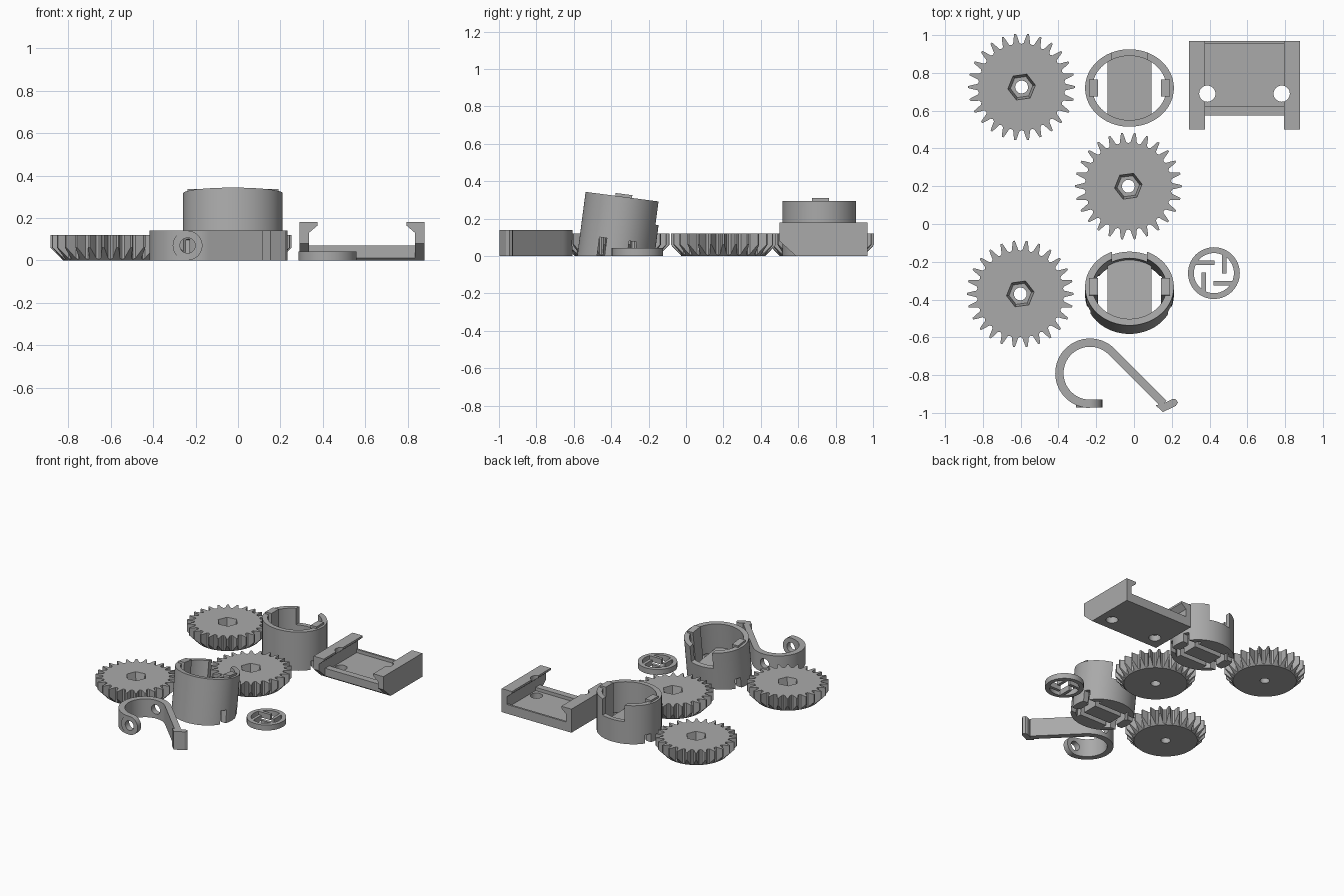
import bpy, bmesh
from math import sin, cos, pi, radians, tau
from mathutils import Matrix, Vector

if "Cube" in bpy.data.objects:
    bpy.data.objects.remove(bpy.data.objects["Cube"], do_unlink=True)

grey = bpy.data.materials.new("plain grey")
grey.use_nodes = True
GREY = (0.4, 0.4, 0.4, 1)
grey.diffuse_color = GREY
grey.node_tree.nodes["Principled BSDF"].inputs["Base Color"].default_value = GREY


def loft(name, rings):
    """Closed solid skinned through rings of 3D points."""
    bm = bmesh.new()
    loops = [[bm.verts.new(p) for p in ring] for ring in rings]
    n = len(loops[0])
    bm.faces.new(loops[0])
    bm.faces.new(loops[-1])
    for a, b in zip(loops, loops[1:]):
        for i in range(n):
            j = (i + 1) % n
            bm.faces.new((a[i], a[j], b[j], b[i]))
    bmesh.ops.recalc_face_normals(bm, faces=bm.faces)
    mesh = bpy.data.meshes.new(name)
    bm.to_mesh(mesh)
    bm.free()
    mesh.materials.append(grey)
    ob = bpy.data.objects.new(name, mesh)
    bpy.context.collection.objects.link(ob)
    return ob


def prism(name, pts, lo, hi, axis="z"):
    place = {"z": lambda u, v, w: (u, v, w),
             "y": lambda u, v, w: (u, w, v),
             "x": lambda u, v, w: (w, u, v)}[axis]
    return loft(name, [[place(u, v, w) for u, v in pts] for w in (lo, hi)])


def oval(a, b=None, n=64, c=(0, 0), turn=0):
    b = b or a
    return [(c[0] + a * cos(tau * i / n + turn), c[1] + b * sin(tau * i / n + turn))
            for i in range(n)]


def box(x0, x1, y0, y1, z0, z1, name="block"):
    return prism(name, [(x0, y0), (x1, y0), (x1, y1), (x0, y1)], z0, z1)


def combine(ob, tool, how="DIFFERENCE"):
    """Apply a boolean and discard the tool."""
    tool.hide_render = True
    mod = ob.modifiers.new(how.lower(), "BOOLEAN")
    mod.operation, mod.object, mod.solver = how, tool, "EXACT"
    bpy.context.view_layer.objects.active = ob
    bpy.ops.object.modifier_apply(modifier=mod.name)
    bpy.data.objects.remove(tool, do_unlink=True)


def finish(ob, matrix=None, angle=25):
    if matrix:
        ob.data.transform(matrix)
    bpy.ops.object.select_all(action="DESELECT")
    ob.select_set(True)
    bpy.context.view_layer.objects.active = ob
    bpy.ops.object.shade_smooth_by_angle(angle=radians(angle))


def ring_at(pts, z):
    return [(x, y, z) for x, y in pts]


# Gears: toothed disc, coned underneath, hexagonal pocket and bore
TEETH = 26
TOOTH = [(-0.5, 0.228), (-0.3, 0.234), (-0.15, 0.266), (-0.07, 0.283),
         (0.07, 0.283), (0.15, 0.266), (0.3, 0.234)]


def gear(name, x, y):
    outline = [(r * cos(tau * (t + f) / TEETH), r * sin(tau * (t + f) / TEETH))
               for t in range(TEETH) for f, r in TOOTH]
    ob = prism(name, outline, 0, 0.12)
    cone = loft("cone", [ring_at(oval(r, n=96), z)
                         for r, z in ((0.214, -0.01), (0.29, 0.068), (0.29, 0.2))])
    combine(ob, cone, "INTERSECT")
    hexes = [ring_at(oval(r, n=6, turn=radians(8)), z) for r, z in ((0.06, 0.05), (0.074, 0.121))]
    combine(ob, loft("pocket", hexes))
    combine(ob, prism("bore", oval(0.034, n=32), -0.1, 0.2))
    finish(ob, Matrix.Translation((x, y, 0)))


gear("back_gear", -0.595, 0.725)
gear("middle_gear", -0.03, 0.20)
gear("front_gear", -0.602, -0.37)


# Oval cups: wall with back notch, floor strip, side ribs, grooves underneath
def cup(name, matrix):
    ob = prism(name, oval(0.235, 0.205, 96), -0.06, 0.295)
    combine(ob, prism("hollow", oval(0.196, 0.17, 96), -0.1, 0.4))
    combine(ob, box(-0.117, 0.117, -0.172, 0.172, -0.06, 0.1), "UNION")
    combine(ob, box(-0.093, 0.093, 0.1, 0.3, 0.17, 0.4))
    for side in (-1, 1):
        x0, x1 = sorted((side * 0.166, side * 0.215))
        combine(ob, box(x0, x1, -0.045, 0.045, -0.06, 0.31), "UNION")
    for y in (-0.08, 0.08):
        combine(ob, box(-0.3, 0.3, y - 0.02, y + 0.02, -0.1, 0.065))
    ob.data.transform(matrix)
    combine(ob, box(-1, 1, -2, 2, -0.5, 0))
    finish(ob)


cup("upright_cup", Matrix.Translation((-0.024, 0.72, 0)))
cup("tilted_cup", Matrix.Translation((-0.024, -0.372, 0.024)) @ Matrix.Rotation(radians(-7.5), 4, "X"))

# Rail bracket: two overhanging side walls, floor, raised lips
MID = 0.585
wall = [(-0.295, 0), (-0.25, 0), (-0.25, 0.13), (-0.209, 0.165), (-0.209, 0.18), (-0.295, 0.18)]
bracket = box(MID - 0.27, MID + 0.27, 0.575, 0.97, 0, 0.045, "rail_bracket")
for y0, y1 in ((0.575, 0.625), (0.955, 0.97)):
    combine(bracket, box(MID - 0.265, MID + 0.265, y0, y1, 0.01, 0.07), "UNION")
for side in (-1, 1):
    combine(bracket, prism("wall", [(MID + side * u, v) for u, v in wall], 0.5, 0.97, "y"), "UNION")
combine(bracket, prism("chamfer", [(0.48, -0.02), (0.48, 0.1), (0.5, 0.08), (0.61, -0.02)], 0, 1, "x"))
for x in (MID - 0.197, MID + 0.197):
    combine(bracket, prism("screw_hole", oval(0.043, n=32, c=(x, 0.69)), -0.1, 0.3))
finish(bracket)

# Retaining ring with four inner arms in a pinwheel
ring = prism("retaining_ring", oval(0.137), 0, 0.042)
combine(ring, prism("hollow", oval(0.106), -0.1, 0.2))
for k in range(4):
    arm = box(-0.107, 0.002, 0.043, 0.066, 0, 0.042)
    arm.data.transform(Matrix.Rotation(k * pi / 2, 4, "Z"))
    combine(ring, arm, "UNION")
finish(ring, Matrix.Translation((0.423, -0.26, 0)))

# Hook lever: curved strap, straight tail, barb, rounded drilled lug
CX, CY, R, HALF, TALL = -0.233, -0.79, 0.162, 0.022, 0.14
strap = []
for sign in (1, -1):
    r = R + sign * HALF
    side = [(CX + r * cos(a), CY + r * sin(a))
            for a in [radians(270 - 225 * i / 40) for i in range(41)]]
    x, y = side[-1]
    side.append((x + 0.275, y - 0.275))
    strap += side if sign > 0 else side[::-1]
hook = prism("hook_lever", strap, 0, TALL)
lug = prism("lug", oval(0.07, n=48, c=(CX - 0.005, 0.07)), -0.972, -0.93, "y")
combine(hook, lug, "UNION")
barb = prism("barb", [(0.115, -0.96), (0.153, -0.996), (0.222, -0.962), (0.233, -0.945),
                      (0.222, -0.928), (0.205, -0.926), (0.16, -0.948)], 0, TALL)
combine(hook, barb, "UNION")
combine(hook, prism("pin_hole", oval(0.036, n=32, c=(CX - 0.005, 0.07)), -1.1, -0.5, "y"))
finish(hook)
